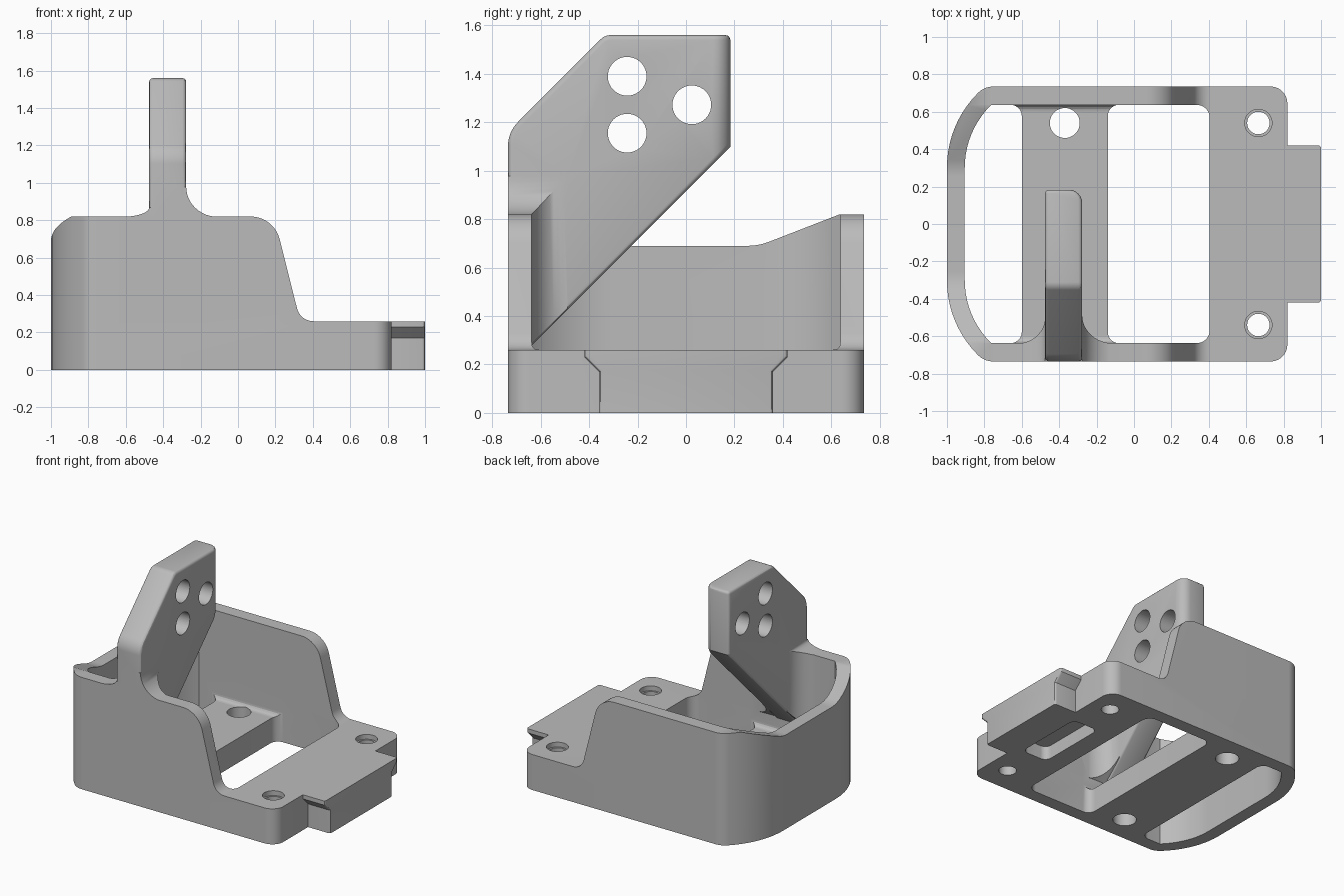
import bpy, bmesh, math
from mathutils import Vector

if "Cube" in bpy.data.objects:
    bpy.data.objects.remove(bpy.data.objects["Cube"])

grey = bpy.data.materials.new("plain_grey")
grey.diffuse_color = (0.50, 0.50, 0.50, 1)
grey.use_nodes = True
grey.node_tree.nodes["Principled BSDF"].inputs["Base Color"].default_value = grey.diffuse_color


def rounded(pts, seg=10):
    """Polygon from (a, b[, radius]) corners, with arcs on the rounded ones."""
    out = []
    for i, p in enumerate(pts):
        c = Vector(p[:2])
        if len(p) == 2:
            out.append(c)
            continue
        u = (Vector(pts[i - 1][:2]) - c).normalized()
        v = (Vector(pts[(i + 1) % len(pts)][:2]) - c).normalized()
        half, r = u.angle(v) / 2, p[2]
        mid = c + (u + v).normalized() * r / math.sin(half)
        s = c + u * r / math.tan(half) - mid
        e = c + v * r / math.tan(half) - mid
        ang = s.angle(e)
        for k in range(seg + 1):
            t = k / seg
            out.append(mid + (s * math.sin((1 - t) * ang) + e * math.sin(t * ang)) / math.sin(ang))
    return out


def loft(name, rings):
    """Closed solid through a list of equal rings of points."""
    bm = bmesh.new()
    vs = [[bm.verts.new(p) for p in ring] for ring in rings]
    n = len(vs[0])
    for a, b in zip(vs, vs[1:]):
        for i in range(n):
            bm.faces.new((a[i], a[(i + 1) % n], b[(i + 1) % n], b[i]))
    bm.faces.new(vs[0])
    bm.faces.new(vs[-1])
    bmesh.ops.recalc_face_normals(bm, faces=bm.faces)
    me = bpy.data.meshes.new(name)
    bm.to_mesh(me)
    bm.free()
    ob = bpy.data.objects.new(name, me)
    bpy.context.collection.objects.link(ob)
    me.materials.append(grey)
    return ob


def prism(name, pts, axis, lo, hi):
    place = {"x": lambda a, b, t: (t, a, b),
             "y": lambda a, b, t: (a, t, b),
             "z": lambda a, b, t: (a, b, t)}[axis]
    poly = rounded(pts)
    return loft(name, [[place(p[0], p[1], t) for p in poly] for t in (lo, hi)])


def circle(a, b, r, n=40):
    return [(a + r * math.cos(2 * math.pi * k / n), b + r * math.sin(2 * math.pi * k / n)) for k in range(n)]


def mirrored(half, sa=1, sb=-1):
    """Half outline closed by its mirror image (in b unless told otherwise)."""
    return half + [(p[0] * sa, p[1] * sb, *p[2:]) for p in reversed(half)]


def apply(ob, mod):
    bpy.context.view_layer.objects.active = ob
    bpy.ops.object.modifier_apply(modifier=mod.name)


def boolean(ob, tool, op="DIFFERENCE"):
    m = ob.modifiers.new("cut", "BOOLEAN")
    m.operation, m.object, m.solver = op, tool, "EXACT"
    apply(ob, m)
    bpy.data.objects.remove(tool)


def bevel_edges(ob, test, width, seg):
    bm = bmesh.new()
    bm.from_mesh(ob.data)
    edges = [e for e in bm.edges if test(*[v.co for v in e.verts])]
    bmesh.ops.bevel(bm, geom=edges, offset=width, segments=seg, profile=0.5, affect="EDGES")
    bm.to_mesh(ob.data)
    bm.free()


# housing: rounded plan outline trimmed to the side profile
W, IN = 0.735, 0.637
body = prism("housing", mirrored([(0.82, W, 0.09), (-0.80, W, 0.115), (-1, 0.534, 0.56)]), "z", 0, 1)
boolean(body, prism("side_profile", [(-1.2, -0.2), (1.2, -0.2), (1.2, 0.26), (0.333, 0.26, 0.09),
                                     (0.192, 0.82, 0.16), (-1.2, 0.82)], "y", -1, 1), "INTERSECT")

# tongue at the right end, wider at the top
tongue = prism("tongue", mirrored([(0.36, 0), (0.36, 0.17), (0.42, 0.23), (0.42, 0.26)], -1, 1), "x", 0.7, 1.0)
bevel_edges(tongue, lambda a, b: min(a.x, b.x) > 0.9 and abs(a.y - b.y) < 0.1 and a.y * b.y > 0
            and abs(a.z - b.z) > 0.01, 0.015, 3)
boolean(body, tongue, "UNION")

# main cavity above the cross bar, with a rounded floor edge
end = [(-0.763, IN), (-0.905, 0.498, 0.47)]
cavity = prism("cavity", mirrored([(0.405, IN, 0.07)] + end), "z", 0.18, 1.2)
bevel_edges(cavity, lambda a, b: max(a.z, b.z) < 0.19, 0.035, 4)
boolean(body, cavity)

# floor openings on both sides of the cross bar
boolean(body, prism("left_opening", mirrored([(-0.6, IN, 0.06)] + end), "z", -0.2, 0.4))
boolean(body, prism("right_opening", mirrored([(0.405, IN, 0.07), (-0.14, IN, 0.06)]), "z", -0.2, 0.4))

# dip in the top of the rounded end wall
boolean(body, prism("end_dip", mirrored([(0.635, 1.2), (0.635, 0.82), (0.30, 0.69, 0.25)], -1, 1),
                    "x", -1.2, -0.72))

# arm: plate with slanted edges rising from the front wall
X0, X1 = -0.475, -0.277
arm = prism("arm", [(-W, 0.28), (-0.635, 0.28), (0.183, 1.098), (0.183, 1.56),
                    (-0.335, 1.56, 0.06), (-W, 1.16, 0.14)], "x", X0, X1)
bevel_edges(arm, lambda a, b: min(a.x, b.x) > X1 - 0.01 and min(a.y, b.y) > 0.17, 0.07, 6)
m = arm.modifiers.new("soft", "BEVEL")
m.width, m.segments, m.limit_method, m.angle_limit = 0.02, 3, "ANGLE", math.radians(50)
m.use_clamp_overlap = False
apply(arm, m)
boolean(body, arm, "UNION")


# concave webs joining the arm to the wall, over its top and inner side
def web(name, x, side, width, rise, depth):
    rings = []
    for k in range(13):
        a = math.pi / 2 * k / 12
        u, d = 1 - math.cos(a), 1 - math.sin(a)
        dy, dz = depth * d - 0.002, rise * d - 0.002
        px = x + side * width * u
        rings.append([(px, -W, 0.28), (px, -IN - 0.01, 0.28), (px, -IN + dy, 0.285 + dy),
                      (px, -IN + dy, 0.82 + dz), (px, -W, 0.82 + dz)])
    rings.insert(0, [(x - side * 0.05, p[1], p[2]) for p in rings[0]])
    return loft(name, rings)


boolean(body, web("right_web", X1, 1, 0.17, 0.16, 0.15), "UNION")
boolean(body, web("left_web", X0, -1, 0.15, 0.05, 0.14), "UNION")

# three holes through the arm
for y, z in ((-0.243, 1.39), (-0.243, 1.155), (0.024, 1.272)):
    boolean(body, prism("arm_hole", circle(y, z, 0.08), "x", -0.7, 0))

# screw holes in the block (stepped) and in the cross bar
for s in (-1, 1):
    boolean(body, prism("block_hole", circle(0.665, s * 0.54, 0.06), "z", -0.1, 0.5))
    boolean(body, prism("block_step", circle(0.665, s * 0.54, 0.073), "z", 0.225, 0.5))
    boolean(body, prism("bar_hole", circle(-0.37, s * 0.54, 0.08), "z", -0.1, 0.26))

# pocket under the block
boolean(body, prism("pocket", mirrored([(0.55, 0.27, 0.05), (0.76, 0.27, 0.05)]), "z", -0.1, 0.1))

bpy.ops.object.select_all(action="DESELECT")
body.select_set(True)
bpy.context.view_layer.objects.active = body
bpy.ops.object.shade_smooth_by_angle(angle=math.radians(30))
